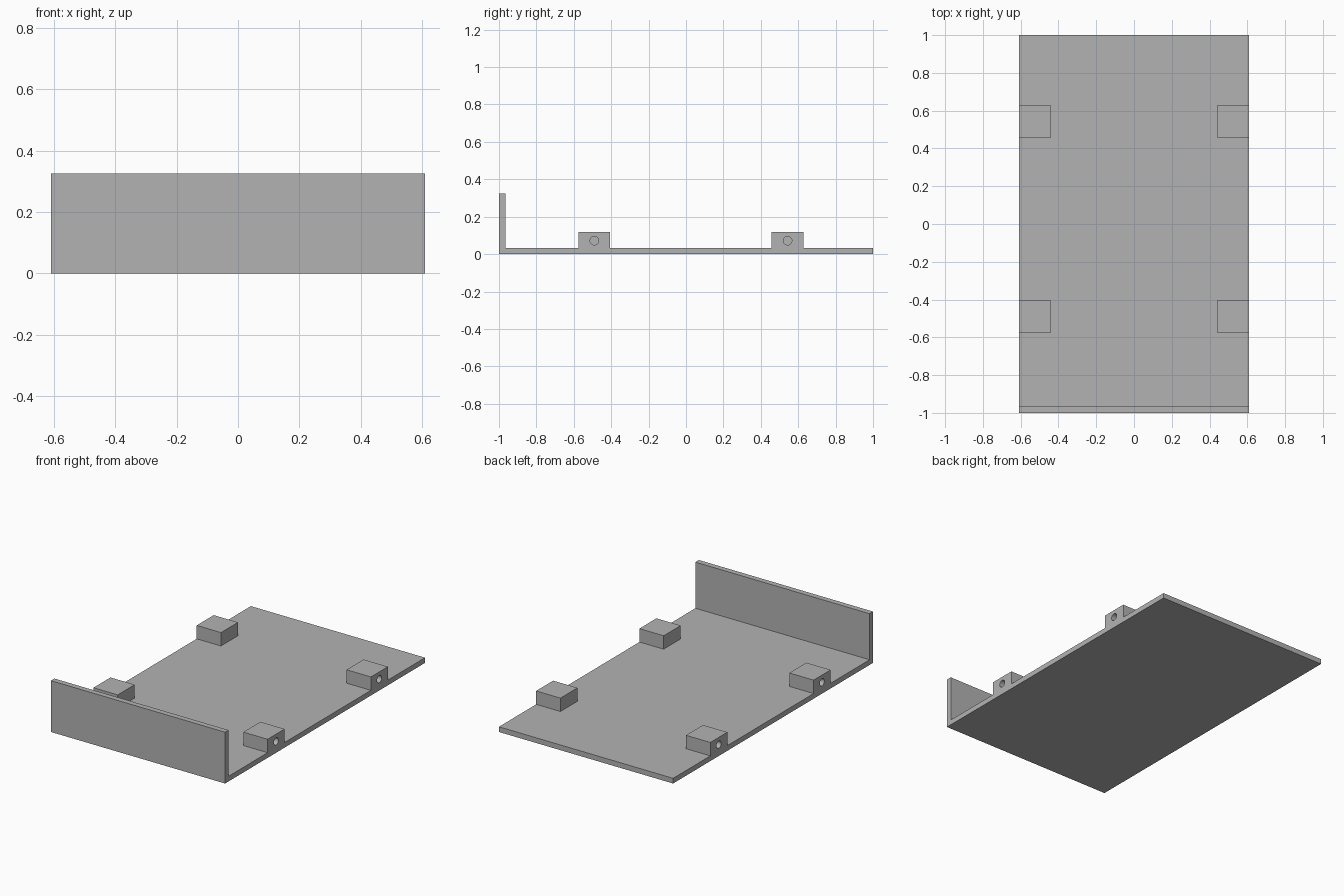
import bpy
from mathutils import Matrix, Vector
from math import pi
import bmesh

cube = bpy.data.objects.get("Cube")
if cube:
    bpy.data.objects.remove(cube, do_unlink=True)

HALF_W, BASE_T = 0.61, 0.033

grey = bpy.data.materials.new("plain grey")
grey.use_nodes = True
colour = (0.45, 0.45, 0.45, 1)
grey.diffuse_color = colour
grey.node_tree.nodes["Principled BSDF"].inputs["Base Color"].default_value = colour


def add_object(name, bm):
    mesh = bpy.data.meshes.new(name)
    bm.to_mesh(mesh)
    bm.free()
    mesh.materials.append(grey)
    obj = bpy.data.objects.new(name, mesh)
    bpy.context.collection.objects.link(obj)
    return obj


def box(name, low, high):
    low, high = Vector(low), Vector(high)
    bm = bmesh.new()
    place = Matrix.Translation((low + high) / 2) @ Matrix.Diagonal((*(high - low), 1))
    bmesh.ops.create_cube(bm, size=1, matrix=place)
    return add_object(name, bm)


# Base with an upright front panel: one L-shaped profile swept across the width
bm = bmesh.new()
profile = [(-1, 0), (1, 0), (1, BASE_T), (-0.965, BASE_T), (-0.965, 0.325), (-1, 0.325)]
face = bm.faces.new([bm.verts.new((-HALF_W, y, z)) for y, z in profile])
swept = bmesh.ops.extrude_face_region(bm, geom=[face])
moved = [v for v in swept["geom"] if isinstance(v, bmesh.types.BMVert)]
bmesh.ops.translate(bm, verts=moved, vec=(2 * HALF_W, 0, 0))
bmesh.ops.recalc_face_normals(bm, faces=bm.faces)
add_object("base_and_front_panel", bm)

# Four mounting blocks, each with a blind screw hole in its outer side
for side, side_name in ((1, "left"), (-1, "right")):
    for y, end_name in ((-0.49, "front"), (0.543, "back")):
        name = f"{end_name}_{side_name}_mount"
        inner, outer = sorted((side * 0.44, side * HALF_W))
        block = box(name, (inner, y - 0.085, BASE_T), (outer, y + 0.085, 0.118))

        bm = bmesh.new()
        place = Matrix.Translation((side * HALF_W, y, 0.072)) @ Matrix.Rotation(pi / 2, 4, "Y")
        bmesh.ops.create_cone(bm, cap_ends=True, segments=32, radius1=0.023,
                              radius2=0.023, depth=0.24, matrix=place)
        cutter = add_object(name + "_hole_cutter", bm)
        cutter.hide_render = True
        cutter.hide_set(True)

        hole = block.modifiers.new("screw hole", "BOOLEAN")
        hole.operation = "DIFFERENCE"
        hole.solver = "EXACT"
        hole.object = cutter

        # Smooth the round wall of the hole, keep the edges sharp
        bpy.ops.object.select_all(action="DESELECT")
        block.select_set(True)
        bpy.context.view_layer.objects.active = block
        bpy.ops.object.modifier_apply(modifier=hole.name)
        bpy.ops.object.shade_smooth_by_angle()
        bpy.data.objects.remove(cutter, do_unlink=True)
